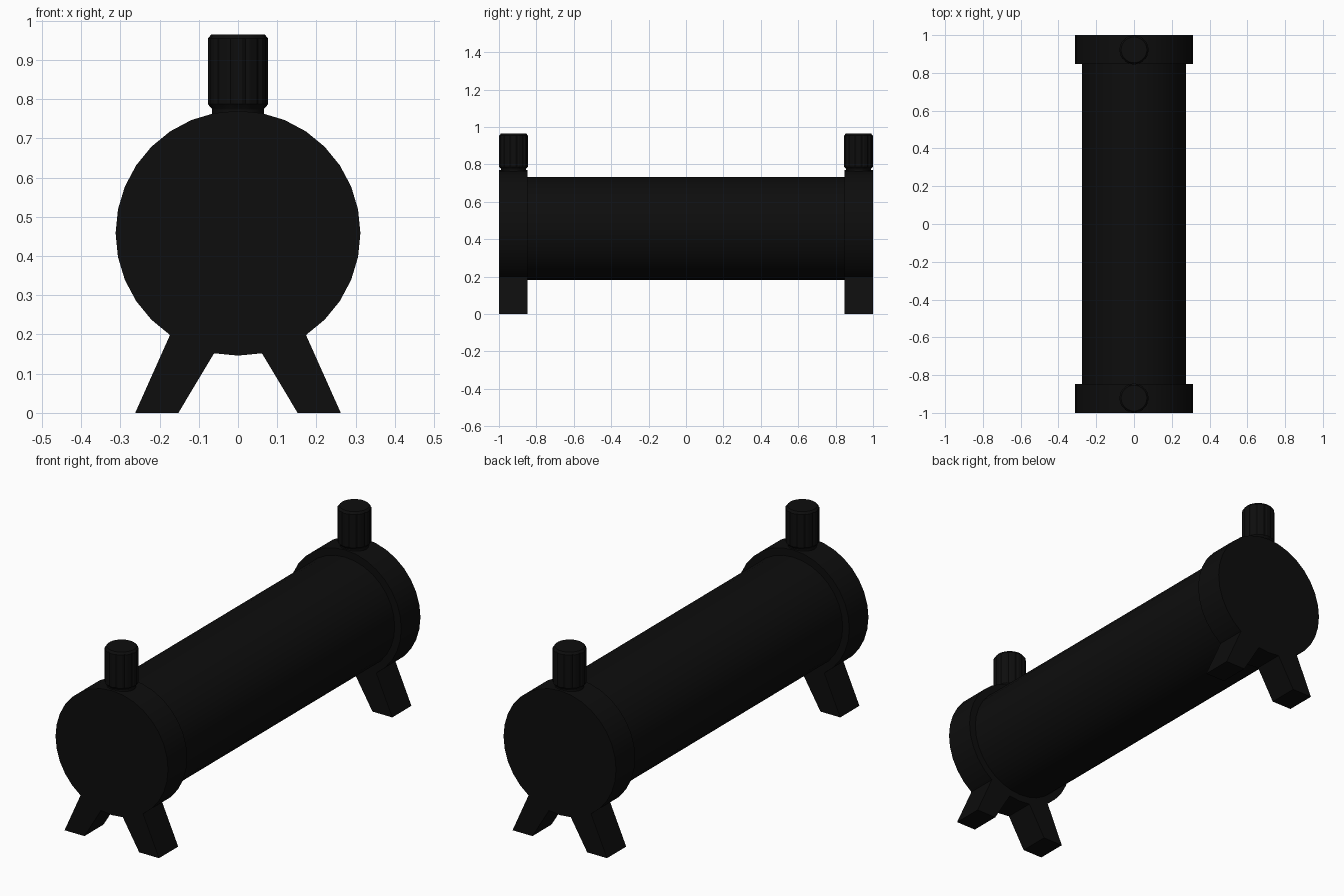
import bpy, bmesh
from math import sin, cos, pi, radians

if "Cube" in bpy.data.objects:
    bpy.data.objects.remove(bpy.data.objects["Cube"])

SIDES, CZ = 32, 0.458          # barrel facets and axis height
CAP_R, TUBE_R = 0.312, 0.276
Y_IN, Y_OUT = 0.848, 1.0       # end cap extents

black = bpy.data.materials.new("black_plastic")
black.diffuse_color = (0.004, 0.004, 0.004, 1)
black.use_nodes = True
black.node_tree.nodes["Principled BSDF"].inputs["Base Color"].default_value = black.diffuse_color


def finish(name, bm, smooth=True):
    bmesh.ops.recalc_face_normals(bm, faces=bm.faces)
    me = bpy.data.meshes.new(name)
    bm.to_mesh(me)
    bm.free()
    ob = bpy.data.objects.new(name, me)
    bpy.context.collection.objects.link(ob)
    me.materials.append(black)
    if smooth:
        bpy.ops.object.select_all(action='DESELECT')
        ob.select_set(True)
        bpy.context.view_layer.objects.active = ob
        bpy.ops.object.shade_smooth_by_angle(angle=radians(25))
    return ob


def loft(bm, rings, caps=True):
    """Skin a list of equal-length point rings."""
    vs = [[bm.verts.new(p) for p in r] for r in rings]
    n = len(vs[0])
    for a, b in zip(vs, vs[1:]):
        for i in range(n):
            j = (i + 1) % n
            bm.faces.new((a[i], a[j], b[j], b[i]))
    if caps:
        bm.faces.new(vs[0])
        bm.faces.new(vs[-1])


def rim_point(r, i):
    a = 2 * pi * i / SIDES
    return r * cos(a), CZ + r * sin(a)


def drum(name, r, y0, y1, caps=True):
    bm = bmesh.new()
    pts = [rim_point(r, i) for i in range(SIDES)]
    loft(bm, [[(x, y, z) for x, z in pts] for y in (y0, y1)], caps)
    return finish(name, bm)


def knob(name, yc):
    # neck, bevelled fluted grip, bevelled top: (radius, height, flute depth)
    profile = [(0.066, 0.755, 0), (0.066, 0.774, 0), (0.067, 0.776, 0),
               (0.077, 0.787, 0.004), (0.077, 0.954, 0.004), (0.068, 0.965, 0)]
    n = 48
    rings = []
    for r, z, d in profile:
        ring = []
        for i in range(n):
            rr = r - (d if i % 4 == 2 else 0)
            a = 2 * pi * i / n
            ring.append((rr * cos(a), yc + rr * sin(a), z))
        rings.append(ring)
    bm = bmesh.new()
    loft(bm, rings)
    return finish(name, bm)


def leg(name, side, y0, y1):
    # splayed foot whose top follows the facets of the end cap
    top = [rim_point(CAP_R, -k) for k in (5, 6, 7)]
    outline = top + [(0.152, 0), (0.262, 0)]
    bm = bmesh.new()
    loft(bm, [[(side * x, y, z) for x, z in outline] for y in (y0, y1)])
    return finish(name, bm, smooth=False)


# Main barrel
drum("barrel", TUBE_R, -Y_IN, Y_IN, caps=False)

# End caps with knobs and legs
for end, s in (("front", -1), ("back", 1)):
    drum(end + "_end_cap", CAP_R, s * Y_IN, s * Y_OUT)
    knob(end + "_knob", s * 0.922)
    for label, side in (("left", -1), ("right", 1)):
        leg(f"{end}_{label}_leg", side, s * Y_IN, s * Y_OUT)
